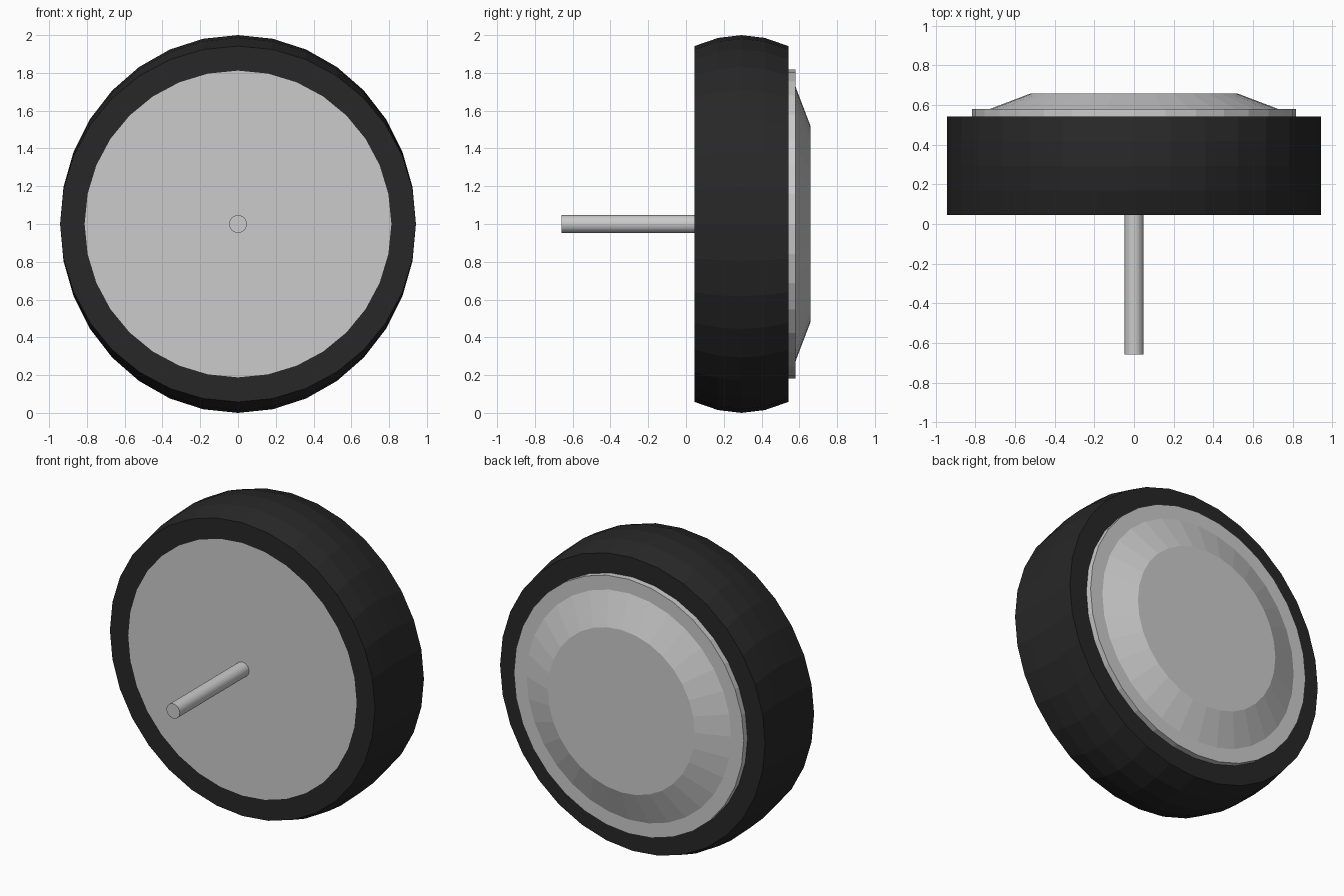
import bpy
import bmesh
from math import sin, cos, tau

if "Cube" in bpy.data.objects:
    bpy.data.objects.remove(bpy.data.objects["Cube"])

SEGMENTS = 32
CENTRE_Z = 1.0


def make_material(name, grey):
    mat = bpy.data.materials.new(name)
    mat.use_nodes = True
    colour = (grey, grey, grey, 1)
    mat.diffuse_color = colour
    mat.node_tree.nodes["Principled BSDF"].inputs["Base Color"].default_value = colour
    return mat


def lathe(name, profile, mat, closed=False):
    """Sweep (y, x radius, z radius) rings round the axle; cap the ends unless closed."""
    bm = bmesh.new()
    rings = []
    for y, rx, rz in profile:
        angles = [tau * i / SEGMENTS for i in range(SEGMENTS)]
        rings.append([bm.verts.new((rx * cos(a), y, CENTRE_Z + rz * sin(a))) for a in angles])
    pairs = list(zip(rings, rings[1:]))
    if closed:
        pairs.append((rings[-1], rings[0]))
    else:
        bm.faces.new(rings[0])
        bm.faces.new(rings[-1])
    for a, b in pairs:
        for i in range(SEGMENTS):
            j = (i + 1) % SEGMENTS
            bm.faces.new((a[i], a[j], b[j], b[i]))
    bmesh.ops.recalc_face_normals(bm, faces=bm.faces)
    mesh = bpy.data.meshes.new(name)
    bm.to_mesh(mesh)
    bm.free()
    mesh.materials.append(mat)
    obj = bpy.data.objects.new(name, mesh)
    bpy.context.collection.objects.link(obj)
    return obj


rubber = make_material("black rubber", 0.02)
metal = make_material("light grey metal", 0.6)

# Tyre: the tread is crowned vertically but straight across its width
tyre_front, tyre_back = 0.045, 0.542
tread = [0.942, 0.985, 1.0, 0.985, 0.942]
step = (tyre_back - tyre_front) / (len(tread) - 1)
tyre_profile = [(tyre_front + i * step, 0.942, rz) for i, rz in enumerate(tread)]
tyre_profile += [(tyre_back, 0.812, 0.812), (tyre_front, 0.812, 0.812)]
lathe("tyre", tyre_profile, rubber, closed=True)

# Rim disc with a raised, sloping hub cap on the back
rim_profile = [(tyre_front, 0.812), (tyre_back, 0.812), (tyre_back, 0.817),
               (0.58, 0.817), (0.58, 0.727), (0.658, 0.522)]
lathe("rim", [(y, r, r) for y, r in rim_profile], metal)

# Axle
lathe("axle", [(y, 0.047, 0.047) for y in (-0.658, tyre_front)], metal)
